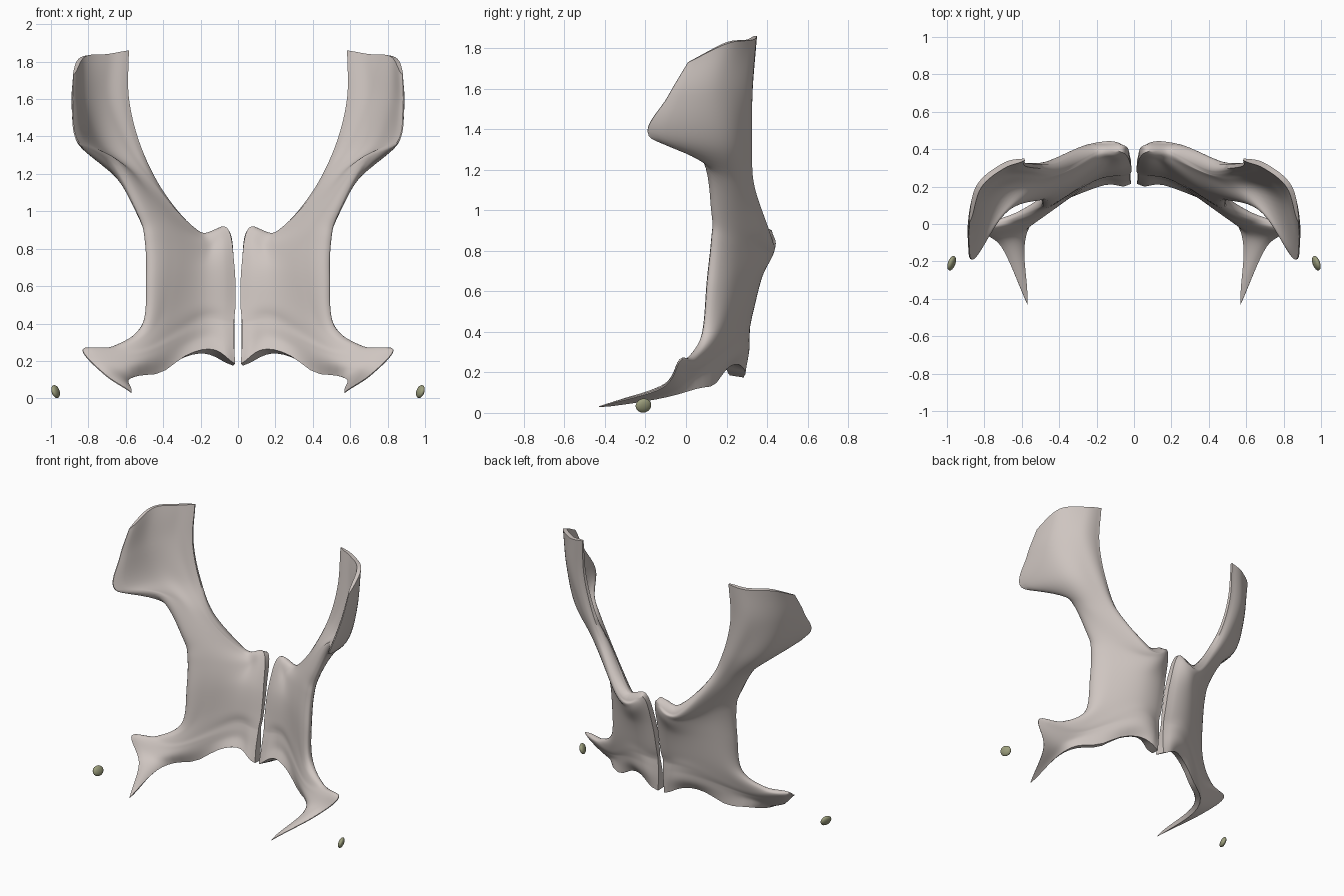
import bpy, bmesh, math
from mathutils import Vector, Matrix

if "Cube" in bpy.data.objects:
    bpy.data.objects.remove(bpy.data.objects["Cube"])


def material(name, rgb):
    m = bpy.data.materials.new(name)
    m.diffuse_color = (*rgb, 1)
    m.use_nodes = True
    m.node_tree.nodes["Principled BSDF"].inputs["Base Color"].default_value = m.diffuse_color
    return m


BONE = material("bone", (0.62, 0.56, 0.53))
OLIVE = material("olive_grey", (0.34, 0.35, 0.21))

# Guide rows over the plate's middle surface, bottom to top: midline edge -> outer edge
ROWS = [
    [(.02, .25, .18), (.20, .22, .25), (.57, .00, .115), (.57, -.43, .035)],
    [(.02, .26, .27), (.21, .25, .31), (.58, .00, .165), (.71, -.12, .125)],
    [(.02, .27, .35), (.21, .26, .37), (.56, .035, .22), (.83, -.03, .26)],
    [(.02, .28, .42), (.21, .27, .43), (.50, .085, .285), (.67, .025, .278)],
    [(.015, .30, .50), (.20, .28, .51), (.41, .16, .44), (.51, .085, .39)],
    [(.02, .34, .70), (.19, .315, .68), (.37, .205, .67), (.488, .11, .65)],
    [(.055, .40, .905), (.17, .375, .80), (.37, .23, .82), (.495, .13, .85)],
    [(.20, .41, .87), (.27, .36, .88), (.42, .235, .95), (.53, .13, .98)],
    [(.40, .31, 1.10), (.47, .285, 1.13), (.58, .20, 1.17), (.68, .07, 1.265)],
    [(.52, .31, 1.34), (.61, .28, 1.34), (.75, .16, 1.34), (.855, -.185, 1.37)],
    [(.585, .32, 1.60), (.71, .28, 1.60), (.83, .14, 1.58), (.885, -.09, 1.56)],
    [(.585, .345, 1.86), (.70, .31, 1.84), (.83, .20, 1.825), (.88, .01, 1.73)],
]
HALF_THICK = [.018, .026, .03, .034, .042, .052, .052, .05, .045, .03, .024, .014]
STEP = 8


def smooth_points(pts):
    """Catmull-Rom samples through a row of points."""
    p = [2 * pts[0] - pts[1]] + pts + [2 * pts[-1] - pts[-2]]
    out = []
    for i in range(1, len(p) - 2):
        a, b, c, d = p[i - 1:i + 3]
        for k in range(STEP):
            t = k / STEP
            out.append(.5 * (2 * b + (c - a) * t + (2 * a - 5 * b + 4 * c - d) * t * t
                             + (3 * b - a - 3 * c + d) * t ** 3))
    return out + [pts[-1]]


def smoothed_normals(g):
    """Grid normals, blurred so the offset stays even along tight rims."""
    nu, nv = len(g), len(g[0])
    near = lambda i, j: [(min(max(i + a, 0), nu - 1), min(max(j + b, 0), nv - 1))
                         for a in (-1, 0, 1) for b in (-1, 0, 1)]
    n = [[(g[min(i + 1, nu - 1)][j] - g[max(i - 1, 0)][j]).cross(
        g[i][min(j + 1, nv - 1)] - g[i][max(j - 1, 0)]).normalized()
        for j in range(nv)] for i in range(nu)]
    for _ in range(5):
        n = [[sum((n[a][b] for a, b in near(i, j)), Vector()).normalized()
              for j in range(nv)] for i in range(nu)]
    return n


def finish(bm, name, mat):
    bmesh.ops.recalc_face_normals(bm, faces=bm.faces)
    for f in bm.faces:
        f.smooth = True
    me = bpy.data.meshes.new(name)
    bm.to_mesh(me)
    bm.free()
    me.materials.append(mat)
    ob = bpy.data.objects.new(name, me)
    bpy.context.collection.objects.link(ob)
    bpy.ops.object.select_all(action='DESELECT')
    ob.select_set(True)
    bpy.context.view_layer.objects.active = ob
    bpy.ops.object.shade_smooth_by_angle(angle=math.radians(60))


def plate(side, name):
    # middle surface
    across = [smooth_points([Vector(p) for p in row]) for row in ROWS]
    cols = [smooth_points(list(c)) for c in zip(*across)]
    thick = [v.x for v in smooth_points([Vector((t, 0, 0)) for t in HALF_THICK])]
    nu, nv = len(cols), len(cols[0])
    # dip of the lower edge beside the arch
    for col in cols:
        for j in range(2 * STEP):
            p = col[j]
            p.z -= .045 * math.exp(-((p.x - .42) / .1) ** 2) * (1 - j / (2 * STEP))
    normals = smoothed_normals(cols)
    bm = bmesh.new()
    front, back = [], []
    # offset to both sides, thinning toward the long edges
    for i in range(nu):
        u = 2 * i / (nu - 1) - 1
        w = max(math.sqrt(max(0, 1 - abs(u) ** (4 if u < 0 else 3))), .4 if u < 0 else .12)
        f, b = [], []
        for j in range(nv):
            extra = .07 * max(0, -u) ** 2 * max(0, 1 - 4 * j / nv)
            n = normals[i][j] * (thick[j] + extra) * w
            for lst, s in ((f, 1), (b, -1)):
                q = cols[i][j] + n * s
                lst.append(bm.verts.new((side * max(q.x, .012), q.y, q.z)))
        front.append(f)
        back.append(b)
    for g in (front, back):
        for i in range(nu - 1):
            for j in range(nv - 1):
                bm.faces.new((g[i][j], g[i + 1][j], g[i + 1][j + 1], g[i][j + 1]))
    # close the rim
    for i in (0, nu - 1):
        for j in range(nv - 1):
            bm.faces.new((front[i][j], front[i][j + 1], back[i][j + 1], back[i][j]))
    for j in (0, nv - 1):
        for i in range(nu - 1):
            bm.faces.new((front[i][j], front[i + 1][j], back[i + 1][j], back[i][j]))
    finish(bm, name, BONE)


def pebble(side, name):
    # small flattened tilted nodule beside each lower flare
    bm = bmesh.new()
    m = (Matrix.Diagonal((side, 1, 1, 1)) @ Matrix.Translation((.975, -.21, .036))
         @ Matrix.Rotation(math.radians(20), 4, 'Z') @ Matrix.Rotation(math.radians(17), 4, 'Y')
         @ Matrix.Diagonal((.018, .041, .036, 1)))
    bmesh.ops.create_uvsphere(bm, u_segments=16, v_segments=10, radius=1, matrix=m)
    finish(bm, name, OLIVE)


for side, label in ((1, "right"), (-1, "left")):
    plate(side, "hip_plate_" + label)
    pebble(side, "small_nodule_" + label)
